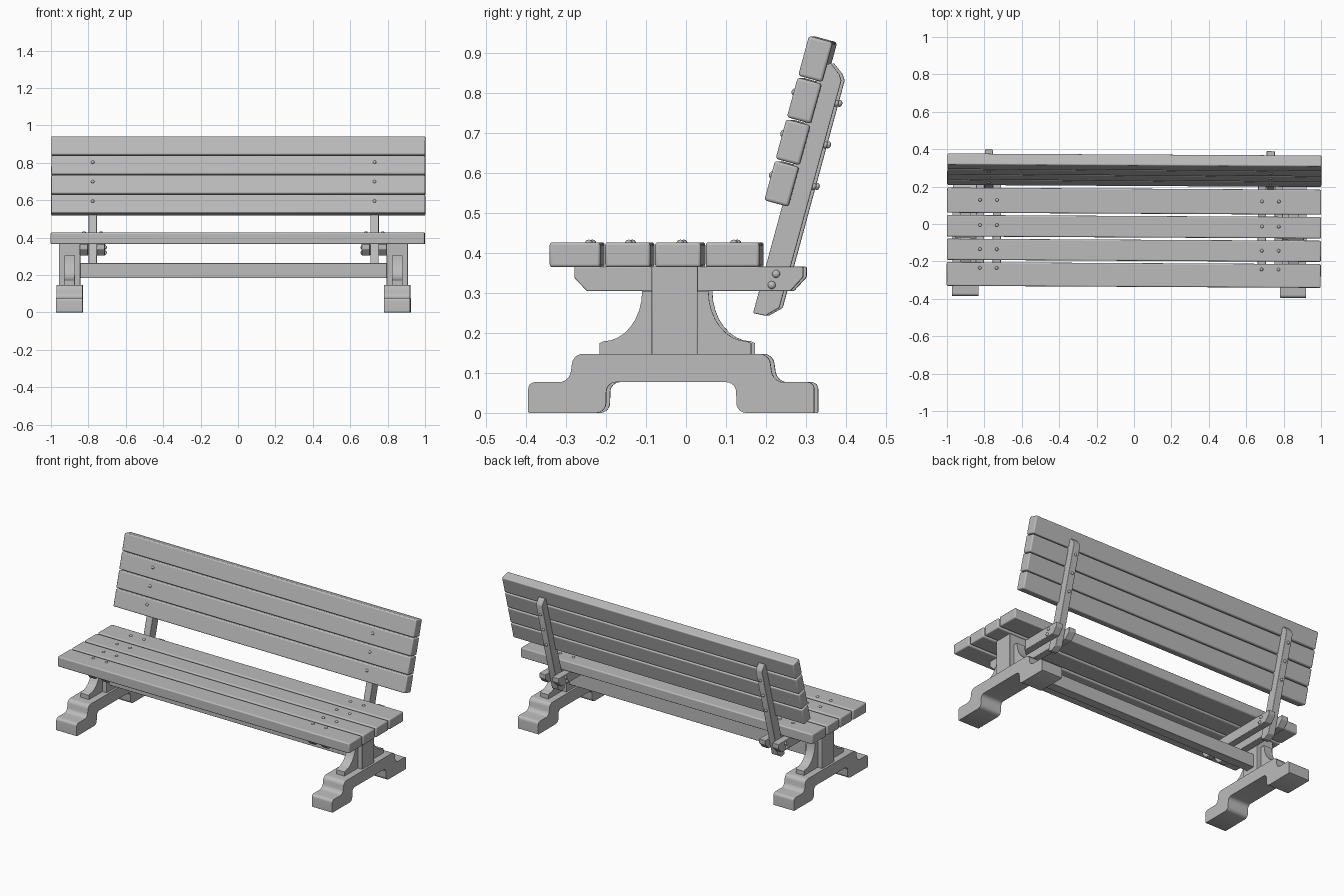
import bpy, bmesh, math
from mathutils import Matrix, Vector

cube = bpy.data.objects.get("Cube")
if cube:
    bpy.data.objects.remove(cube, do_unlink=True)

GREY = (0.5, 0.5, 0.5, 1)
mat = bpy.data.materials.new("plain grey")
mat.use_nodes = True
mat.diffuse_color = GREY
mat.node_tree.nodes["Principled BSDF"].inputs["Base Color"].default_value = GREY

TWIST = -0.0055            # the bench stands very slightly turned
LEAN = math.radians(15.2)  # backrest tilt
UP = Vector((0, math.sin(LEAN), math.cos(LEAN)))
BACK = Vector((0, math.cos(LEAN), -math.sin(LEAN)))


def finish(name, bm, bevel=0.0):
    bmesh.ops.recalc_face_normals(bm, faces=bm.faces)
    mesh = bpy.data.meshes.new(name)
    bm.to_mesh(mesh)
    bm.free()
    mesh.materials.append(mat)
    ob = bpy.data.objects.new(name, mesh)
    bpy.context.collection.objects.link(ob)
    ob.rotation_euler.z = TWIST
    if bevel:
        mod = ob.modifiers.new("soft edges", 'BEVEL')
        mod.width = bevel
        mod.segments = 3
        mod.limit_method = 'ANGLE'
        mod.angle_limit = math.radians(40)
    bpy.ops.object.select_all(action='DESELECT')
    ob.select_set(True)
    bpy.context.view_layer.objects.active = ob
    bpy.ops.object.shade_smooth_by_angle(angle=math.radians(35))
    return ob


def extrude(name, profile, x0, x1, bevel=0.0):
    """Extrude a (y, z) outline along x."""
    bm = bmesh.new()
    face = bm.faces.new([bm.verts.new((x0, y, z)) for y, z in profile])
    new = bmesh.ops.extrude_face_region(bm, geom=[face])["geom"]
    bmesh.ops.translate(bm, vec=(x1 - x0, 0, 0),
                        verts=[v for v in new if isinstance(v, bmesh.types.BMVert)])
    return finish(name, bm, bevel)


def rect(y0, y1, z0, z1):
    return [(y0, z0), (y1, z0), (y1, z1), (y0, z1)]


def rounded(points, steps=6):
    """Outline from (y, z, radius) corners."""
    out = []
    for i, (y, z, r) in enumerate(points):
        p = Vector((y, z))
        if not r:
            out.append((y, z))
            continue
        a = Vector(points[i - 1][:2]) - p
        b = Vector(points[(i + 1) % len(points)][:2]) - p
        a, b = a.normalized() * r, b.normalized() * r
        for k in range(steps + 1):
            t = k / steps * math.pi / 2
            out.append(tuple(p + a * (1 - math.sin(t)) + b * (1 - math.cos(t))))
    return out


def screws(name, spots, axis, r=0.01):
    """Domed heads at the given spots, flattened along the axis."""
    bm = bmesh.new()
    turn = Vector(axis).to_track_quat('Z', 'Y').to_matrix().to_4x4()
    for s in spots:
        m = Matrix.Translation(s) @ turn @ Matrix.Diagonal((1, 1, 0.75, 1))
        bmesh.ops.create_uvsphere(bm, u_segments=12, v_segments=8, radius=r, matrix=m)
    finish(name, bm)


# Seat planks
gaps = [-0.342, -0.203, -0.078, 0.049, 0.195]
for i in range(4):
    extrude(f"seat_plank_{i + 1}", rect(gaps[i] + 0.006, gaps[i + 1] - 0.006, 0.365, 0.427),
            -1, 1, 0.007)

# Backrest planks
low = Vector((0, 0.245, 0.574))
step = UP * 0.1078
for i in range(4):
    c = low + step * i
    corners = [c + UP * (a * 0.0515) + BACK * (b * 0.031)
               for a, b in ((-1, -1), (-1, 1), (1, 1), (1, -1))]
    extrude(f"back_plank_{i + 1}", [(p.y, p.z) for p in corners], -1, 1, 0.007)

# Foot outline, mirrored about the leg centre
CY = -0.032
half = [(0, 0.148, 0), (0.245, 0.148, 0.024), (0.255, 0.077, 0.026),
        (0.358, 0.077, 0.017), (0.358, 0.002, 0), (0.355, 0, 0),
        (0.144, 0, 0.02), (0.164, 0.077, 0.024), (0, 0.077, 0)]
half[6], half[7] = (0.164, 0, 0.024), (0.162, 0.077, 0.024)
right = [(y + CY, z) for y, z in rounded(half)]
foot = right + [(2 * CY - y, z) for y, z in reversed(right[1:-1])]

# Curved brace outline, hugging the post on both sides
arc = [(0.19, 0.14), (0.19, 0.174)]
for k in range(9):
    t = k / 8 * math.pi / 2
    arc.append((0.181 - 0.098 * math.sin(t), 0.305 - 0.126 * math.cos(t)))
brace = [(y - 0.022, z) for y, z in arc] + [(-0.022 - y, z) for y, z in reversed(arc)]

# Seat bearer and backrest post outlines
bearer = [(-0.275, 0.366), (-0.275, 0.338), (-0.244, 0.305), (0.266, 0.305),
          (0.298, 0.34), (0.298, 0.366)]
upright = [(0.172, 0.25), (0.203, 0.243), (0.238, 0.263), (0.393, 0.832),
           (0.388, 0.848), (0.366, 0.876), (0.338, 0.86)]

for side, leg_x, arm_x in (("right", -0.9, -0.778), ("left", 0.852, 0.729)):
    # Leg
    extrude(f"{side}_foot", foot, leg_x - 0.07, leg_x + 0.07)
    extrude(f"{side}_post", rect(-0.081, 0.034, 0.14, 0.368), leg_x - 0.057, leg_x + 0.057, 0.003)
    extrude(f"{side}_brace", brace, leg_x - 0.028, leg_x + 0.028)
    # Backrest post clamped between two bearers
    extrude(f"{side}_back_post", upright, arm_x - 0.022, arm_x + 0.022, 0.003)
    for j, s in enumerate((-1, 1)):
        x = arm_x + s * 0.045
        extrude(f"{side}_bearer_{j + 1}", bearer, x - 0.022, x + 0.022, 0.003)
    # Fixings
    screws(f"{side}_seat_screws",
           [(arm_x + s * 0.045, y, 0.427) for s in (-1, 1) for y in (-0.239, -0.139, -0.01, 0.124)],
           (0, 0, 1), 0.009)
    screws(f"{side}_bearer_bolts",
           [(arm_x + s * 0.068, y, z) for s in (-1, 1) for y, z in ((0.23, 0.348), (0.219, 0.32))],
           (1, 0, 0))
    spots = []
    for i in range(3):
        c = low + step * i + UP * 0.014 + Vector((arm_x, 0, 0))
        spots += [c - BACK * 0.031, c + BACK * 0.078]
    screws(f"{side}_back_screws", spots, BACK, 0.009)

# Stretcher between the legs
extrude("stretcher", rect(-0.052, 0.005, 0.183, 0.264), -0.86, 0.81, 0.003)
